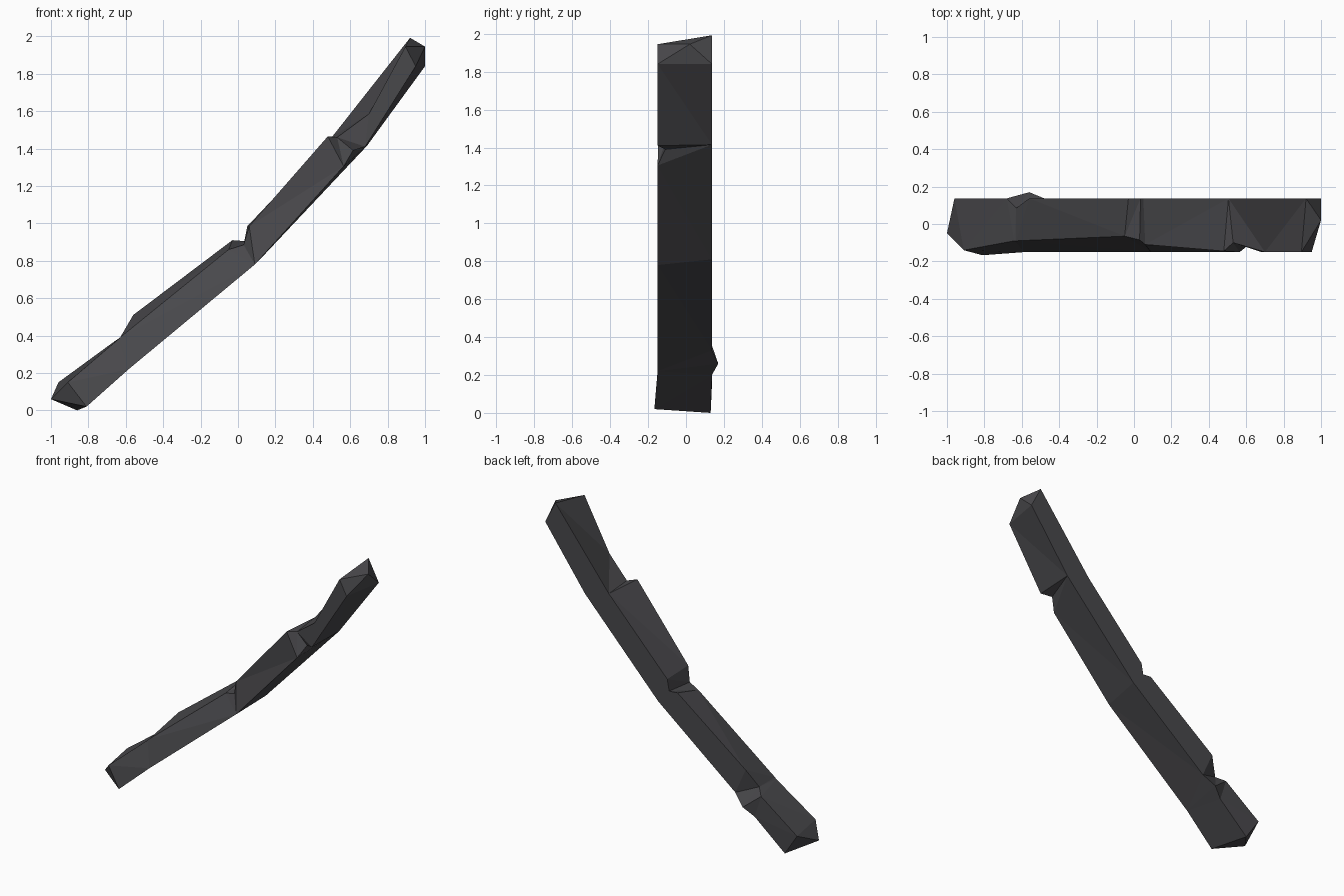
import bpy
import bmesh

if "Cube" in bpy.data.objects:
    bpy.data.objects.remove(bpy.data.objects["Cube"])

BACK, FRONT = 0.137, -0.15

# Four long edges of the chipped, bent bar. Each entry: (x, z[, y]), same
# station count; a trailing repeat keeps the edge at one point for chips.
front_top = [(-.91, .15, -.14), (-.64, .38, -.09), (-.63, .39, -.09), (-.63, .39, -.09),
             (-.05, .86, -.065), (.03, .885, -.085), (.06, .985, -.11),
             (.48, 1.465, -.145), (.53, 1.46, -.1), (.70, 1.585), (.895, 1.945)]
back_top = [(-.96, .15), (-.68, .355), (-.63, .39, .085), (-.56, .51),
            (-.03, .91), (.035, .905), (.05, .985)] + [(.505, 1.465)] * 3 + [(.92, 1.992)]
back_bottom = ([(-.86, 0, .13), (-.63, .2), (-.56, .26, .17), (-.48, .33)]
               + [(.12, .81)] * 3 + [(.69, 1.415)] * 3 + [(1, 1.84)])
front_bottom = ([(-.81, .02, -.167)] + [(-.585, .22)] * 3 + [(.09, .78)] * 3
                + [(.565, 1.305), (.615, 1.39, -.11), (.68, 1.41), (.95, 1.84)])

rails = [(front_top, FRONT), (back_top, BACK), (back_bottom, BACK), (front_bottom, FRONT)]

bm = bmesh.new()
made = {}


def vert(x, y, z):
    key = (x, y, z)
    if key not in made:
        made[key] = bm.verts.new(key)
    return made[key]


def face(verts):
    unique = list(dict.fromkeys(verts))
    if len(unique) > 2:
        bm.faces.new(unique)


# Sides of the bar
rings = []
for i in range(len(front_top)):
    rings.append([vert(r[i][0], r[i][2] if len(r[i]) > 2 else y, r[i][1]) for r, y in rails])
for a, b in zip(rings, rings[1:]):
    for k in range(4):
        n = (k + 1) % 4
        face([a[k], a[n], b[n], b[k]])

# Pointed ends
for ring, tip in ((rings[0], (-1, -.05, .06)), (rings[-1], (1, .02, 1.945))):
    t = vert(*tip)
    for k in range(4):
        face([ring[k], ring[(k + 1) % 4], t])

bmesh.ops.triangulate(bm, faces=bm.faces[:])
bmesh.ops.recalc_face_normals(bm, faces=bm.faces[:])

mesh = bpy.data.meshes.new("bent_bar")
bm.to_mesh(mesh)
bm.free()
charcoal = bpy.data.materials.new("charcoal")
charcoal.diffuse_color = (0.066, 0.065, 0.071, 1)
charcoal.use_nodes = True
charcoal.node_tree.nodes["Principled BSDF"].inputs["Base Color"].default_value = charcoal.diffuse_color
mesh.materials.append(charcoal)
bar = bpy.data.objects.new("bent_bar", mesh)
bpy.context.collection.objects.link(bar)
